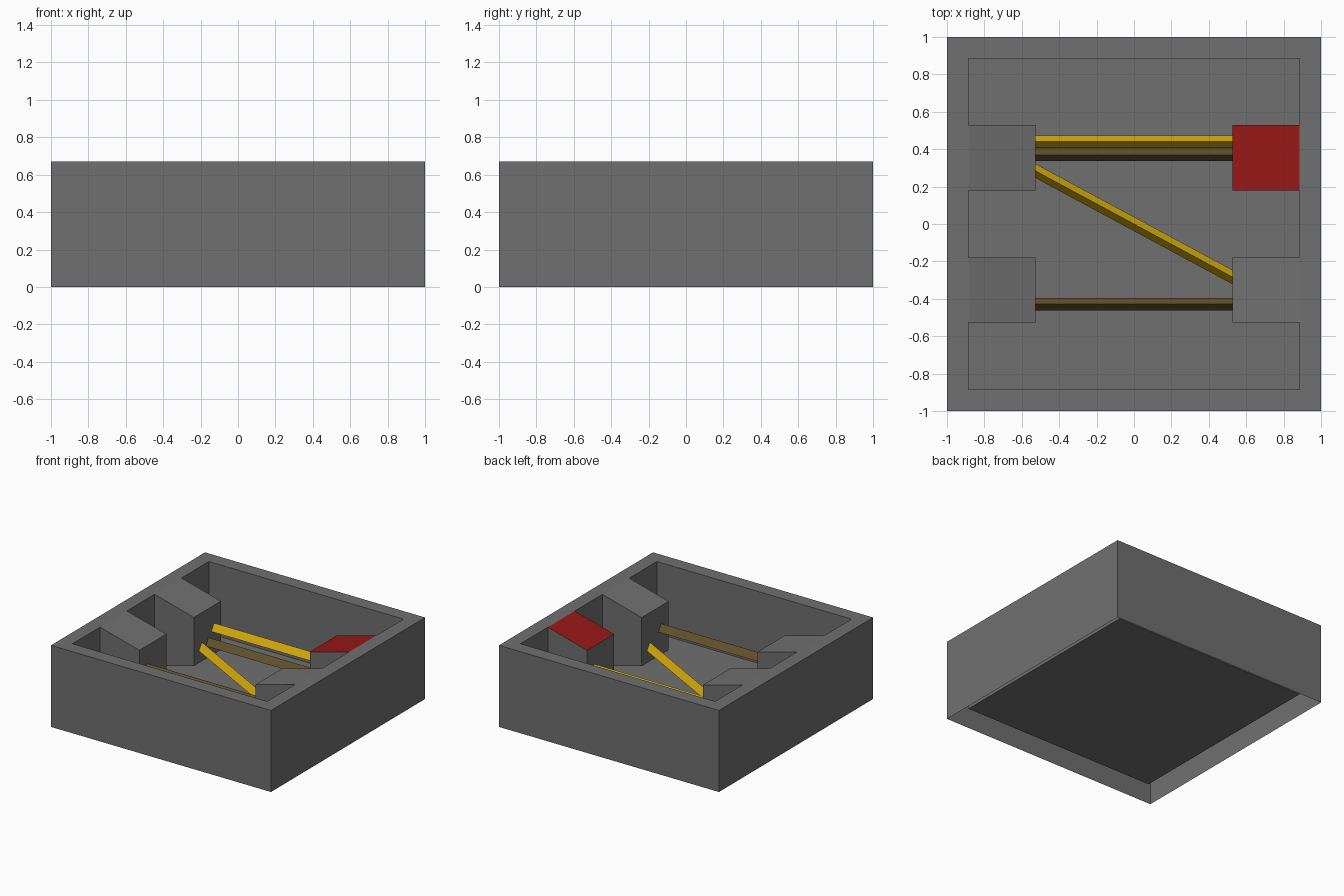
import bpy, bmesh
from mathutils import Vector

if "Cube" in bpy.data.objects:
    bpy.data.objects.remove(bpy.data.objects["Cube"])

TOP, FLOOR, INNER, TIP = 0.67, 0.08, 0.885, 0.527


def material(name, rgb):
    m = bpy.data.materials.new(name)
    m.diffuse_color = (*rgb, 1)
    m.use_nodes = True
    m.node_tree.nodes["Principled BSDF"].inputs["Base Color"].default_value = m.diffuse_color
    return m


def make_object(name, bm, *mats):
    mesh = bpy.data.meshes.new(name)
    bm.to_mesh(mesh)
    bm.free()
    for m in mats:
        mesh.materials.append(m)
    obj = bpy.data.objects.new(name, mesh)
    bpy.context.collection.objects.link(obj)
    return obj


def loft(bm, rings):
    """Bridge closed rings of points, returning the vertex rings."""
    vs = [[bm.verts.new(p) for p in ring] for ring in rings]
    for a, b in zip(vs, vs[1:]):
        n = len(a)
        for i in range(n):
            j = (i + 1) % n
            bm.faces.new((a[i], a[j], b[j], b[i]))
    return vs


grey = material("dark_grey", (0.163, 0.163, 0.163))
yellow = material("yellow", (0.70, 0.43, 0.004))
brown = material("brown", (0.135, 0.09, 0.028))
red = material("red", (0.31, 0.009, 0.009))

# Tray: outer wall, rim, inner wall and floor, open underneath
bm = bmesh.new()
square = [(-1, -1), (1, -1), (1, 1), (-1, 1)]
rings = [[(x * r, y * r, z) for x, y in square]
         for r, z in ((1, 0), (1, TOP), (INNER, TOP), (INNER, FLOOR))]
bm.faces.new(loft(bm, rings)[-1])
make_object("tray", bm, grey)


# Wall blocks, tapering in height towards the middle
def wall_block(name, side, y0, y1, red_top=False):
    bm = bmesh.new()
    sections = ((INNER, FLOOR, TOP), (TIP, FLOOR + 0.095, TOP - 0.095))
    rings = [[(side * x, y0, lo), (side * x, y1, lo),
              (side * x, y1, hi), (side * x, y0, hi)] for x, lo, hi in sections]
    bm.faces.new(loft(bm, rings)[-1])
    bmesh.ops.recalc_face_normals(bm, faces=bm.faces)
    tip = min(bm.faces, key=lambda f: abs(f.calc_center_median().x))
    tip.normal_update()
    if tip.normal.x * side > 0:
        bmesh.ops.reverse_faces(bm, faces=bm.faces)
    if red_top:
        max(bm.faces, key=lambda f: f.calc_center_median().z).material_index = 1
    make_object(name, bm, grey, red)


for side, label in ((-1, "left"), (1, "right")):
    wall_block(label + "_front_block", side, -0.527, -0.178)
    wall_block(label + "_back_block", side, 0.18, 0.53, red_top=side > 0)


# Triangular bars with the ridge on top, spanning between the blocks
def bar(name, y_left, y_right, ridge, mat, half_w=0.0335, height=0.058):
    a, b = Vector((-TIP, y_left, ridge)), Vector((TIP, y_right, ridge))
    d = (b - a).normalized()
    # widen in y so the ends stay flush with the block faces
    w, h = Vector((0, half_w / d.x, 0)), Vector((0, 0, height))
    bm = bmesh.new()
    for ring in loft(bm, [[p, p - h + w, p - h - w] for p in (a, b)]):
        bm.faces.new(ring)
    bmesh.ops.recalc_face_normals(bm, faces=bm.faces)
    make_object(name, bm, mat)


bar("back_upper_bar", 0.441, 0.441, 0.43, yellow)
bar("back_lower_bar", 0.369, 0.369, 0.338, brown)
bar("diagonal_bar", 0.284, -0.284, 0.332, yellow)
bar("front_bar", -0.429, -0.429, 0.43, brown)
